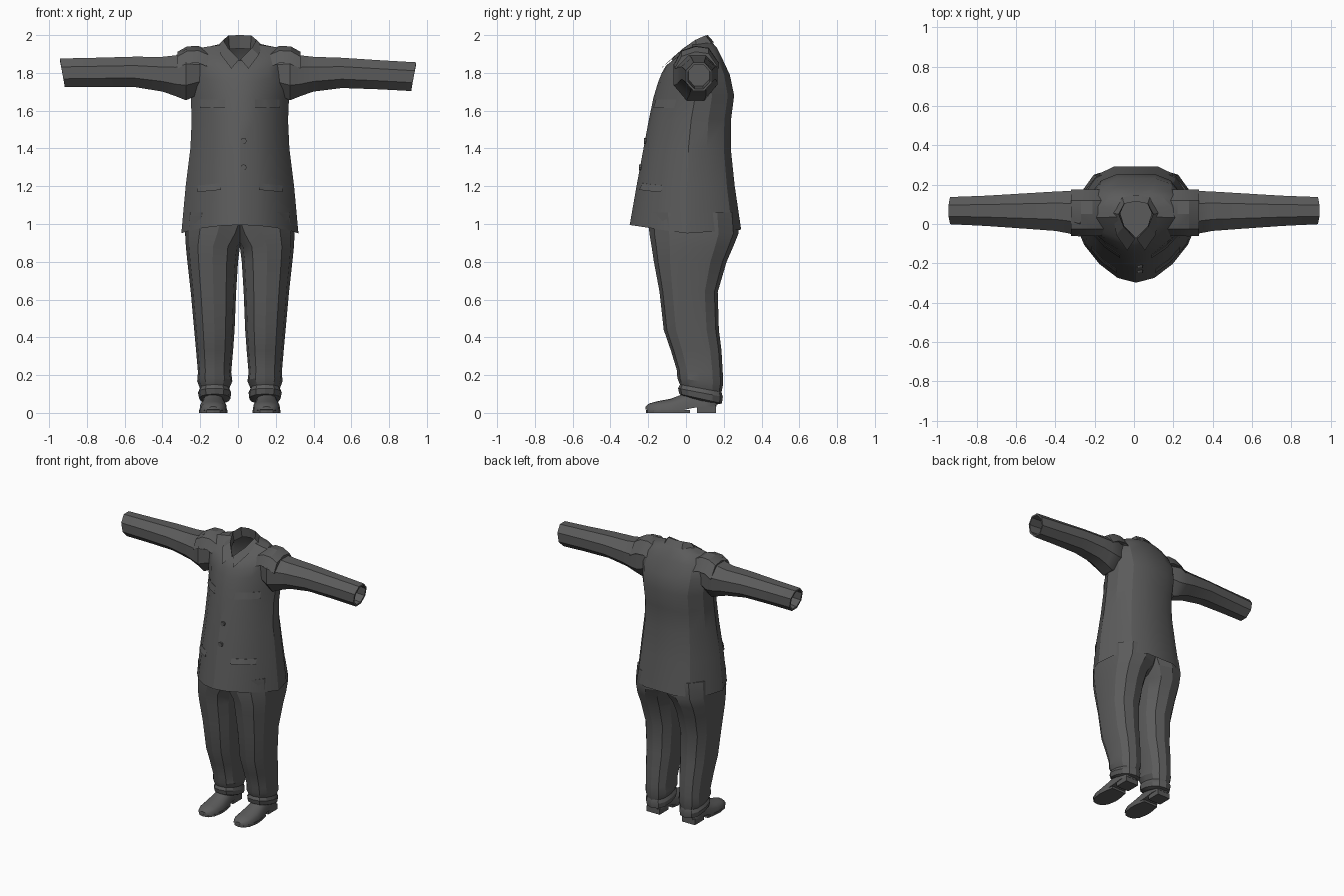
import bpy, bmesh, math
from mathutils import Vector
from mathutils.bvhtree import BVHTree

if "Cube" in bpy.data.objects:
    bpy.data.objects.remove(bpy.data.objects["Cube"])

CX = 0.01  # the garment's centre line sits slightly off x = 0
cloth = bpy.data.materials.new("dark_grey_cloth")
cloth.diffuse_color = (0.105, 0.105, 0.105, 1)
cloth.use_nodes = True
cloth.node_tree.nodes["Principled BSDF"].inputs["Base Color"].default_value = cloth.diffuse_color


def finish(name, bm, angle=25, recalc=True):
    if recalc:
        bmesh.ops.recalc_face_normals(bm, faces=bm.faces)
    me = bpy.data.meshes.new(name)
    bm.to_mesh(me)
    bm.free()
    me.materials.append(cloth)
    ob = bpy.data.objects.new(name, me)
    bpy.context.collection.objects.link(ob)
    bpy.ops.object.select_all(action='DESELECT')
    ob.select_set(True)
    bpy.context.view_layer.objects.active = ob
    bpy.ops.object.shade_smooth_by_angle(angle=math.radians(angle))
    return ob


def loft(name, rings, cap_start=False, cap_end=False, closed=True, angle=25):
    """Skin a list of equally long point rings."""
    bm = bmesh.new()
    vs = [[bm.verts.new(p) for p in r] for r in rings]
    n = len(rings[0])
    for a, b in zip(vs, vs[1:]):
        for i in range(n if closed else n - 1):
            j = (i + 1) % n
            bm.faces.new((a[i], a[j], b[j], b[i]))
    if cap_start:
        bm.faces.new(vs[0])
    if cap_end:
        bm.faces.new(vs[-1])
    return finish(name, bm, angle)


def box(name, x0, x1, y0, y1, z0, z1):
    rings = [[(x0, y0, z), (x1, y0, z), (x1, y1, z), (x0, y1, z)] for z in (z0, z1)]
    return loft(name, rings, True, True)


# Jacket body: half outline from front centre to back centre, mirrored
half = [(0, -1), (.3, -.92), (.6, -.68), (.85, -.35), (1, .03),
        (.93, .45), (.68, .84), (.36, 1), (0, 1)]
outline = half + [(-u, v) for u, v in half[-2:0:-1]]


def body_ring(zf, zs, zb, hw, yf, yb):
    pts = []
    for u, v in outline:
        z = zs + (zf - zs) * -v if v < 0 else zs + (zb - zs) * v
        pts.append((CX + u * hw, (yf + yb) / 2 + v * (yb - yf) / 2, z))
    return pts


# front z, side z, back z, half width, front y, back y
jacket = loft("jacket_body", [body_ring(*r) for r in [
    (.995, .95, .97, .310, -.298, .292),
    (1.20, 1.20, 1.20, .287, -.262, .258),
    (1.40, 1.40, 1.40, .262, -.225, .237),
    (1.55, 1.55, 1.55, .255, -.197, .238),
    (1.67, 1.67, 1.68, .260, -.172, .255),
    (1.75, 1.80, 1.79, .272, -.148, .232),
    (1.80, 1.89, 1.88, .255, -.128, .190),
    (1.84, 1.935, 1.935, .195, -.105, .162),
    (1.865, 1.95, 1.965, .095, -.070, .135)]])
tree = BVHTree.FromObject(jacket, bpy.context.evaluated_depsgraph_get())


def front_y(x, z):
    hit = tree.ray_cast(Vector((x, -2, z)), Vector((0, 1, 0)))[0]
    return hit.y if hit else -.2


# Sleeves: octagonal tubes with hollow cuffs
# x, centre y, y radius, centre z, z radius
sleeve = [(.20, .05, .090, 1.80, .11), (.275, .05, .115, 1.79, .135),
          (.33, .06, .108, 1.785, .108), (.40, .065, .100, 1.793, .092),
          (.55, .066, .090, 1.80, .080), (.75, .067, .077, 1.79, .077),
          (.93, .068, .069, 1.78, .076), (.93, .068, .058, 1.78, .064),
          (.78, .067, .055, 1.79, .060)]
for side, tag in ((1, "right"), (-1, "left")):
    rings = []
    for x, yc, ry, zc, rz in sleeve:
        lift = .02 * max(0, x - .4) / .53 if side < 0 else 0
        ring = []
        for k in range(8):
            a = math.radians(22.5 + 45 * k)
            s, c = math.sin(a) / .924, math.cos(a) / .924
            lean = .013 * s if x > .9 else 0
            ring.append((side * (x + lean), yc + ry * c, zc + lift + rz * s))
        rings.append(ring)
    loft("sleeve_" + tag, rings, cap_end=True, angle=35)

    # Shoulder cap overhanging the sleeve head
    arch = [(-.06, -.09), (-.025, -.025), (.05, 0), (.12, -.01), (.175, -.09)]
    loft("shoulder_cap_" + tag,
         [[(CX * .5 + side * x, y, z + d) for y, d in arch]
          for x, z in ((.16, 1.92), (.215, 1.943), (.275, 1.94), (.325, 1.912))],
         True, True)

# Collar: inner stand, fold line and turned-down leaf, ending in two points
inner = [(0, .125, 1.93), (.055, .11, 1.925), (.08, .055, 1.91), (.06, -.01, 1.88), (.008, -.062, 1.85)]
fold = [(0, .115, 2.0), (.06, .103, 1.998), (.088, .05, 1.975), (.062, -.015, 1.93), (.004, -.076, 1.872)]
leaf = [(0, .148, 1.962), (.07, .135, 1.958), (.118, .055, 1.945), (.10, -.055, 1.895), (.045, -.135, 1.822)]


def both_sides(pts):
    return [(CX - x, y, z) for x, y, z in pts[:0:-1]] + [(CX + x, y, z) for x, y, z in pts]


loft("collar", [both_sides(r) for r in (inner, fold, leaf)], closed=False)


# Pocket flaps: thin plates following the jacket front
def flap(name, x0, x1, z0, z1, out, slope):
    def row(z, off):
        pts = []
        for i in range(6):
            x = x0 + (x1 - x0) * i / 5
            zz = z + slope * (i / 5 - .5)
            pts.append((x, front_y(x, zz) - off, zz))
        return pts
    loft(name, [row(z1, -.004), row(z1, .003), row(z0, out), row(z0, -.004)], closed=False)


for side, tag in ((1, "right"), (-1, "left")):
    for nm, a, b, z0, z1, out, slope in (("chest", .08, .21, 1.615, 1.66, .009, 0),
                                         ("hip", .10, .225, 1.175, 1.21, .014, .012)):
        x0, x1 = sorted((CX + side * a, CX + side * b))
        flap(f"{nm}_pocket_flap_{tag}", x0, x1, z0, z1, out, slope * -side)

# Buttons down the front
for i, z in enumerate((1.44, 1.30)):
    y = front_y(.03, z)
    loft(f"button_{i + 1}",
         [[(.03 + .016 * math.cos(t * math.pi / 4), y + d, z + .016 * math.sin(t * math.pi / 4))
           for t in range(8)] for d in (.006, -.01)], True, True)

# Trouser legs: inner x, outer x, front y, back y, front z, back z
leg = [(.070, .195, -.010, .165, .085, .045), (.050, .215, -.035, .190, .100, .050),
       (.046, .222, -.042, .195, .130, .085), (.056, .212, -.032, .188, .150, .110),
       (.040, .226, -.046, .196, .185, .150), (.046, .222, -.048, .195, .225, .205),
       (.036, .232, -.080, .188, .33, .33), (.028, .242, -.118, .174, .44, .44),
       (.020, .260, -.140, .168, .64, .64), (.010, .278, -.170, .215, .80, .80),
       (.000, .286, -.182, .250, .88, .88), (-.05, .290, -.194, .278, .95, .95),
       (-.10, .285, -.200, .270, 1.06, 1.06)]
for side, tag in ((1, "right"), (-1, "left")):
    rings = []
    for xi, xo, yf, yb, zf, zb in leg:
        ring = []
        for k in range(12):
            a = math.radians(30 * k)
            c, s = math.cos(a), math.sin(a)
            # squarish section with a pressed crease at front and back
            u = math.copysign(abs(c) ** .85, c)
            v = math.copysign(abs(s) ** .85, s)
            ring.append((CX + side * ((xi + xo) / 2 + u * (xo - xi) / 2),
                         (yf + yb) / 2 + v * (yb - yf) / 2,
                         (zf + zb) / 2 + v * (zb - zf) / 2))
        rings.append(ring)
    loft("trouser_leg_" + tag, rings, cap_start=True, cap_end=True)

    # Shoe upper: arched sections from toe to heel (y, half width, bottom z, top z)
    sx = CX + side * .141
    rings = []
    for y, w, zb, zt in [(-.214, .025, .018, .034), (-.195, .050, .014, .050), (-.15, .068, .012, .062),
                         (-.08, .073, .012, .075), (-.02, .066, .014, .098), (.03, .058, .025, .120),
                         (.10, .056, .035, .125), (.145, .052, .035, .115), (.162, .036, .035, .09)]:
        ring = [(sx - w, y, zb), (sx + w, y, zb)]
        for k in range(1, 8):
            a = math.pi * k / 8
            ring.append((sx + w * math.cos(a) ** 1 * 1.02, y, zb + (zt - zb) * (.15 + .85 * math.sin(a))))
        rings.append(ring)
    loft("shoe_upper_" + tag, rings, True, True, angle=40)

    # Sole plate and heel block
    sole = [(0, -.213), (.035, -.205), (.062, -.17), (.075, -.10), (.07, -.04), (.058, .02)]
    edge = [(sx + x, y) for x, y in sole] + [(sx - x, y) for x, y in sole[:0:-1]]
    loft("shoe_sole_" + tag, [[(x, y, z) for x, y in edge] for z in (0, .016)], True, True)
    box("shoe_heel_" + tag, sx - .052, sx + .052, .058, .16, 0, .04)
